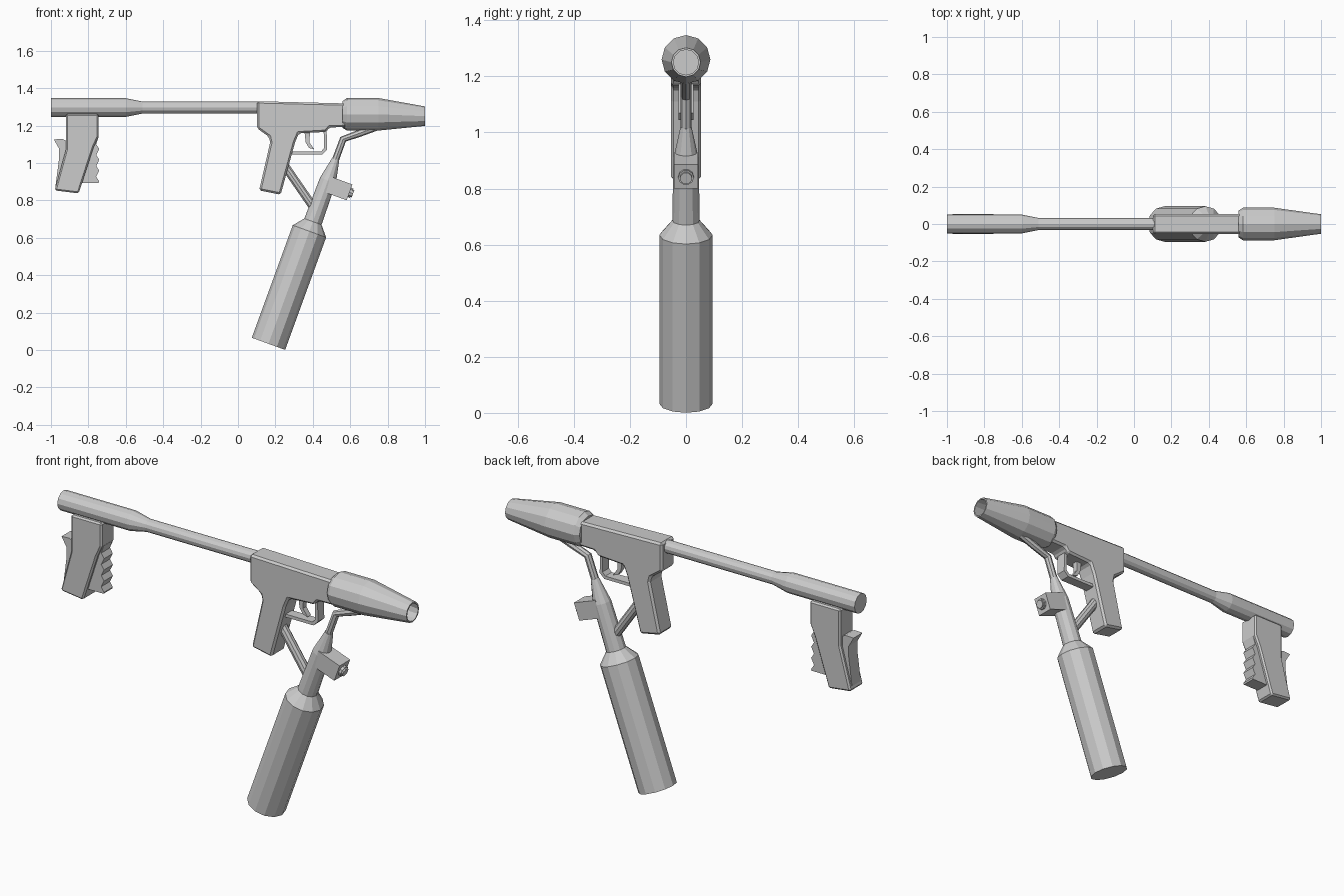
import bpy, bmesh, math
from mathutils import Vector

if "Cube" in bpy.data.objects:
    bpy.data.objects.remove(bpy.data.objects["Cube"])


def finish(name, bm, bevel=0):
    bmesh.ops.recalc_face_normals(bm, faces=bm.faces[:])
    me = bpy.data.meshes.new(name)
    bm.to_mesh(me)
    bm.free()
    ob = bpy.data.objects.new(name, me)
    bpy.context.collection.objects.link(ob)
    if bevel:
        mod = ob.modifiers.new("edge_bevel", 'BEVEL')
        mod.width, mod.segments = bevel, 1
        mod.limit_method, mod.angle_limit = 'ANGLE', math.radians(35)
    return ob


def plate(name, profile, half, bevel=0):
    """Extrude an (x, z) outline symmetrically across y."""
    bm = bmesh.new()
    face = bm.faces.new([bm.verts.new((x, -half, z)) for x, z in profile])
    ext = bmesh.ops.extrude_face_region(bm, geom=[face])["geom"]
    bmesh.ops.translate(bm, vec=(0, 2 * half, 0),
                        verts=[v for v in ext if isinstance(v, bmesh.types.BMVert)])
    return finish(name, bm, bevel)


def tube(name, stations, sides=12, axis=None):
    """Loft rings through (x, z, radius) stations; capped at both ends."""
    bm = bmesh.new()
    rings = []
    pts = [Vector((x, 0, z)) for x, z, r in stations]
    side = Vector((0, 1, 0))
    for i, p in enumerate(pts):
        if axis:
            t = Vector((axis[0], 0, axis[1])).normalized()
        else:
            t = (pts[min(i + 1, len(pts) - 1)] - pts[max(i - 1, 0)]).normalized()
        up, r = t.cross(side), stations[i][2]
        rings.append([bm.verts.new(p + r * (math.cos(a) * side + math.sin(a) * up))
                      for a in (2 * math.pi * k / sides for k in range(sides))])
    for a, b in zip(rings, rings[1:]):
        for k in range(sides):
            n = (k + 1) % sides
            bm.faces.new((a[k], a[n], b[n], b[k]))
    bm.faces.new(rings[0])
    bm.faces.new(rings[-1])
    return finish(name, bm)


# Long rear tube with thicker end
tube("rear_tube", [(-1, 1.296, .05), (-.6, 1.296, .05), (-.51, 1.296, .032),
                   (.15, 1.296, .032)], axis=(1, 0))

# Tapered nozzle, hollow at the tip
tube("nozzle", [(.56, 1.259, .072), (.582, 1.26, .087), (.75, 1.26, .087),
                (1, 1.25, .052), (1, 1.25, .045), (.76, 1.258, .07)], axis=(1, 0))

# Receiver and grip in one slab
plate("body_and_grip", [(.102, 1.33), (.58, 1.318), (.58, 1.192), (.49, 1.19),
                        (.47, 1.166), (.325, 1.158), (.305, 1.11), (.228, .83),
                        (.113, .853), (.172, 1.11), (.165, 1.14), (.102, 1.185)],
      .054, .01)

# Trigger guard and trigger
plate("trigger_guard", [(.28, 1.045), (.45, 1.045), (.476, 1.07), (.474, 1.18),
                        (.458, 1.18), (.46, 1.078), (.444, 1.061), (.28, 1.061)], .026)
plate("trigger", [(.355, 1.17), (.385, 1.17), (.382, 1.11), (.408, 1.072),
                  (.38, 1.08), (.362, 1.11)], .014)

# Bottle, neck and cone share one tilted axis
tilt = math.radians(20)
ax = (math.sin(tilt), math.cos(tilt))


def along(d, r):
    return (.163 + ax[0] * d, .033 + ax[1] * d, r)


tube("bottle", [along(0, .095), along(.64, .095), along(.695, .049),
                along(.93, .045), along(1.05, .02)], axis=ax)

# Feed pipe bending up into the nozzle
tube("feed_pipe", [(.515, 1.0, .019), (.562, 1.127, .019), (.64, 1.155, .019),
                   (.75, 1.195, .019)], 8)

# Valve block and knob, square to the bottle axis
def across(u, v):
    return (.54 + u * ax[1] + v * ax[0], .863 - u * ax[0] + v * ax[1])


plate("valve_block", [across(u, v) for u, v in
                      ((-.07, -.045), (.06, -.045), (.06, .045), (-.07, .045))], .043)
perp = (ax[1], -ax[0])
tube("valve_knob", [across(.05, 0) + (.028,), across(.072, 0) + (.028,),
                    across(.072, 0) + (.022,), across(.08, 0) + (.022,)], 10, perp)

# Brace from grip to bottle neck
tube("brace", [(.25, .985, .024), (.395, .775, .024)], 10)

# Rear handle: core, back strap and finger grooves
plate("rear_handle", [(-.92, 1.262), (-.745, 1.262), (-.745, 1.142), (-.772, 1.083),
                      (-.852, .837), (-.98, .853), (-.92, 1.072)], .054, .008)
plate("back_strap", [(-.985, 1.126), (-.94, 1.128), (-.9, 1.11), (-.9, 1.05),
                     (-.95, .875), (-.976, .875), (-.957, 1.02), (-.957, 1.077)], .036)
grooves = [(-.8, 1.15), (-.745, 1.14)]
for i in range(4):
    z = 1.12 - i * .058
    grooves += [(-.758, z - .02), (-.742, z - .045)]
plate("finger_grooves", grooves + [(-.745, .893), (-.85, .893)], .036)
